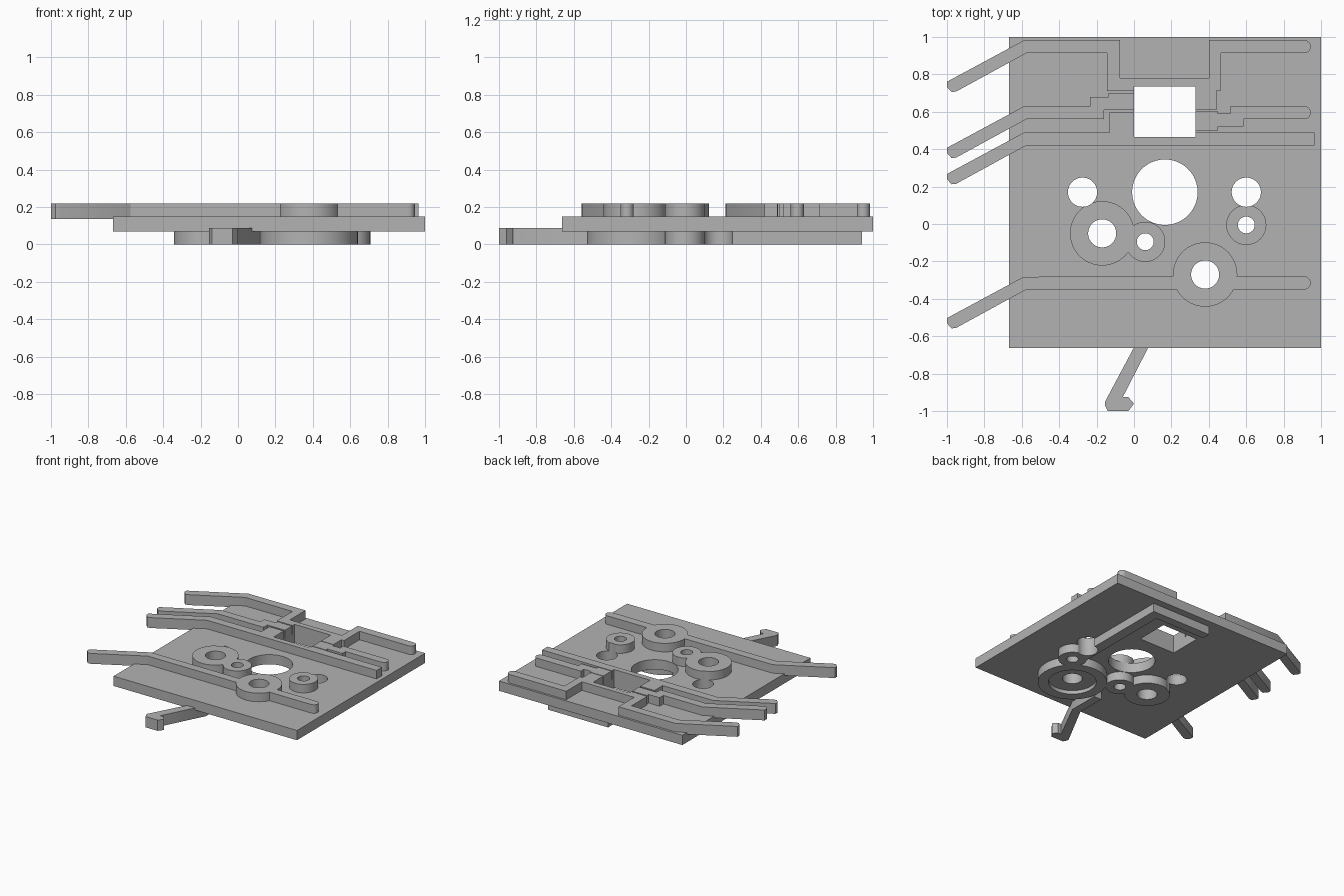
import bpy, bmesh
from math import cos, sin, pi

cube = bpy.data.objects.get("Cube")
if cube:
    bpy.data.objects.remove(cube, do_unlink=True)

grey = bpy.data.materials.new("matte grey")
grey.use_nodes = True
grey.diffuse_color = (0.45, 0.45, 0.45, 1)
grey.node_tree.nodes["Principled BSDF"].inputs["Base Color"].default_value = (0.45, 0.45, 0.45, 1)

TOP, FACE, UNDER = 0.22, 0.15, 0.07   # top of channels, plate top, plate underside
ARM_LOW, HOOK_HIGH = 0.135, 0.088


def circle(x, y, r, n=64):
    return [(x + r * cos(2 * pi * i / n), y + r * sin(2 * pi * i / n)) for i in range(n)]


def rect(x0, x1, y0, y1):
    return [(x0, y0), (x1, y0), (x1, y1), (x0, y1)]


def prism(name, outlines, z0, z1):
    """Extrude closed outlines between two heights into one object."""
    bm = bmesh.new()
    for pts in outlines:
        face = bm.faces.new([bm.verts.new((x, y, z0)) for x, y in pts])
        new = bmesh.ops.extrude_face_region(bm, geom=[face])["geom"]
        for v in new:
            if isinstance(v, bmesh.types.BMVert):
                v.co.z = z1
    bmesh.ops.recalc_face_normals(bm, faces=bm.faces)
    mesh = bpy.data.meshes.new(name)
    bm.to_mesh(mesh)
    bm.free()
    mesh.materials.append(grey)
    ob = bpy.data.objects.new(name, mesh)
    bpy.context.collection.objects.link(ob)
    return ob


def cut(ob, cutter):
    mod = ob.modifiers.new("holes", "BOOLEAN")
    mod.operation = "DIFFERENCE"
    mod.solver = "EXACT"
    mod.object = cutter
    bpy.context.view_layer.objects.active = ob
    bpy.ops.object.modifier_apply(modifier=mod.name)


def arm(y):
    """Angled free arm, from the upper bend round the tip to the lower bend."""
    return [(-0.59, y + 0.033), (-1.0, y - 0.188), (-1.0, y - 0.215),
            (-0.975, y - 0.243), (-0.95, y - 0.24), (-0.575, y - 0.035)]


def round_end(y, x=0.91, r=0.035):
    """Half round closing the right end, from the lower to the upper edge."""
    return [(x + r * cos(a), y + r * sin(a)) for a in [pi * (i / 10 - 0.5) for i in range(11)]]


# Hubs as (x, y, outer radius, bore radius)
hubs = {"large_left_hub": (-0.17, -0.05, 0.172, 0.075),
        "small_left_hub": (0.06, -0.095, 0.107, 0.045),
        "small_right_hub": (0.6, -0.005, 0.107, 0.045),
        "large_right_hub": (0.38, -0.27, 0.172, 0.075)}

# Through holes
holes = [circle(x, y, b) for x, y, r, b in hubs.values()]
holes += [circle(0.165, 0.17, 0.175), circle(-0.275, 0.17, 0.078), circle(0.6, 0.17, 0.078)]
holes.append(rect(0, 0.328, 0.465, 0.735))
hole_cutter = prism("hole_cutter", holes, -0.1, 0.4)
hole_cutter.hide_render = True

parts = [prism("base_plate", [rect(-0.667, 1, -0.663, 1)], UNDER, FACE)]

# Hubs above and below the plate
for name, (x, y, r, b) in hubs.items():
    parts.append(prism(name + "_upper", [circle(x, y, r)], FACE - 0.01, TOP))
    low_r = 0.26 if name == "large_right_hub" else r
    parts.append(prism(name + "_lower", [circle(x, y, low_r)], 0, UNDER + 0.01))

# Rear channel, stepping round the square window
rear = arm(0.948) + [(-0.145, 0.913), (-0.145, 0.71), (0.1, 0.71), (0.1, 0.61),
                     (0.44, 0.61), (0.44, 0.713), (0.465, 0.713), (0.465, 0.913)]
rear += round_end(0.948) + [(0.4, 0.983), (0.4, 0.78), (-0.075, 0.78), (-0.075, 0.983)]
parts.append(prism("rear_channel", [rear], ARM_LOW, TOP))

# Middle channel, split by the window
left = arm(0.595) + [(-0.16, 0.56), (-0.16, 0.61), (0.05, 0.61), (0.05, 0.70),
                     (-0.135, 0.70), (-0.135, 0.678), (-0.235, 0.678), (-0.235, 0.628)]
right = [(0.28, 0.50), (0.45, 0.50), (0.45, 0.52), (0.585, 0.52), (0.585, 0.56)]
right += round_end(0.595) + [(0.515, 0.63), (0.515, 0.59), (0.445, 0.59), (0.445, 0.605), (0.28, 0.605)]
parts.append(prism("middle_channel_left", [left], ARM_LOW, TOP))
parts.append(prism("middle_channel_right", [right], ARM_LOW, TOP))

# Inner channel with a square end
inner = arm(0.455) + [(0.965, 0.42), (0.965, 0.49), (0.1, 0.493), (0.1, 0.595),
                      (-0.13, 0.595), (-0.13, 0.49)]
parts.append(prism("inner_channel", [inner], ARM_LOW, TOP))

# Front channel through the large right hub
parts.append(prism("front_channel", [arm(-0.315) + round_end(-0.315)], ARM_LOW, TOP))

# Underside channel and hooked arm
parts.append(prism("lower_channel", [[(0.51, 0), (0.595, 0), (0.595, 0.94), (0.05, 0.94),
                                      (0.05, 0.87), (0.51, 0.87)]], 0, UNDER + 0.01))
hook = [(0.045, -0.575), (-0.155, -0.95), (-0.155, -0.97), (-0.14, -1), (-0.03, -1),
        (0, -0.96), (-0.03, -0.925), (-0.06, -0.925), (0.115, -0.585), (0.115, -0.33), (0.045, -0.33)]
parts.append(prism("hooked_arm", [hook], 0, HOOK_HIGH))

# Shallow recess round the large lower hub
recess = prism("recess_cutter", [circle(0.38, -0.27, 0.18)], -0.05, 0.03)
recess.hide_render = True
for ob in parts:
    if ob.name == "large_right_hub_lower":
        cut(ob, recess)
    cut(ob, hole_cutter)

for cutter in (hole_cutter, recess):
    bpy.data.objects.remove(cutter, do_unlink=True)

bpy.ops.object.select_all(action="DESELECT")
for ob in parts:
    ob.select_set(True)
bpy.context.view_layer.objects.active = parts[0]
bpy.ops.object.shade_smooth_by_angle(angle=0.5)
